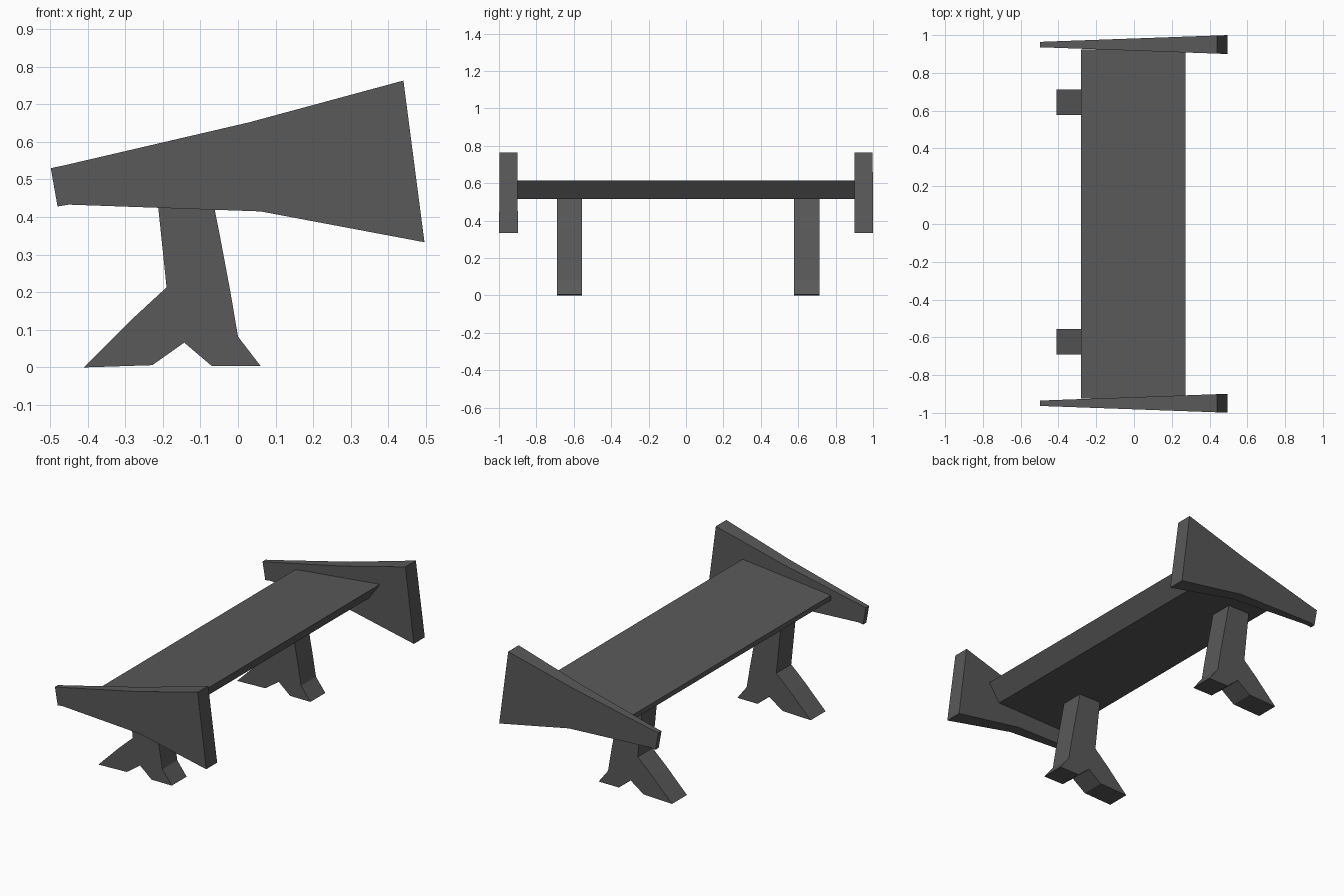
import bpy, bmesh

if "Cube" in bpy.data.objects:
    bpy.data.objects.remove(bpy.data.objects["Cube"])

# Dark grey finish shared by all parts
dark = bpy.data.materials.new("dark_grey")
dark.diffuse_color = (0.1, 0.1, 0.1, 1)
dark.use_nodes = True
dark.node_tree.nodes["Principled BSDF"].inputs["Base Color"].default_value = dark.diffuse_color


def extrude_profile(name, profile, y_mid, half):
    """Solid from an x/z profile; half(x) gives half the thickness along y."""
    bm = bmesh.new()
    near = [bm.verts.new((x, y_mid - half(x), z)) for x, z in profile]
    far = [bm.verts.new((x, y_mid + half(x), z)) for x, z in profile]
    bm.faces.new(near)
    bm.faces.new(far[::-1])
    n = len(profile)
    for i in range(n):
        j = (i + 1) % n
        bm.faces.new((near[j], near[i], far[i], far[j]))
    bmesh.ops.recalc_face_normals(bm, faces=bm.faces)
    mesh = bpy.data.meshes.new(name)
    bm.to_mesh(mesh)
    bm.free()
    mesh.materials.append(dark)
    obj = bpy.data.objects.new(name, mesh)
    bpy.context.collection.objects.link(obj)
    return obj


# Horizontal blade: slightly raked top, undercut front edge
blade = [(-0.28, 0.518), (0.2, 0.514), (0.273, 0.615), (-0.28, 0.546)]
extrude_profile("blade", blade, 0, lambda x: 0.925)

# End plates: flared profile, thinning towards the narrow tip
plate = [(-0.48, 0.428), (-0.45, 0.433), (0.06, 0.415), (0.496, 0.333),
         (0.44, 0.763), (0.03, 0.652), (-0.46, 0.538), (-0.498, 0.53)]
for side, y in (("left", -0.949), ("right", 0.95)):
    extrude_profile(side + "_end_plate", plate, y,
                    lambda x: 0.05 - 0.036 * (0.496 - x))

# Forked support legs
leg = [(-0.41, 0), (-0.228, 0.006), (-0.143, 0.066), (-0.07, 0.004),
       (0.06, 0.004), (0, 0.082), (-0.02, 0.2), (-0.05, 0.36),
       (-0.062, 0.42), (-0.08, 0.52), (-0.222, 0.52), (-0.19, 0.213),
       (-0.28, 0.13)]
for side, y in (("left", -0.623), ("right", 0.645)):
    extrude_profile(side + "_leg", leg, y, lambda x: 0.068)
